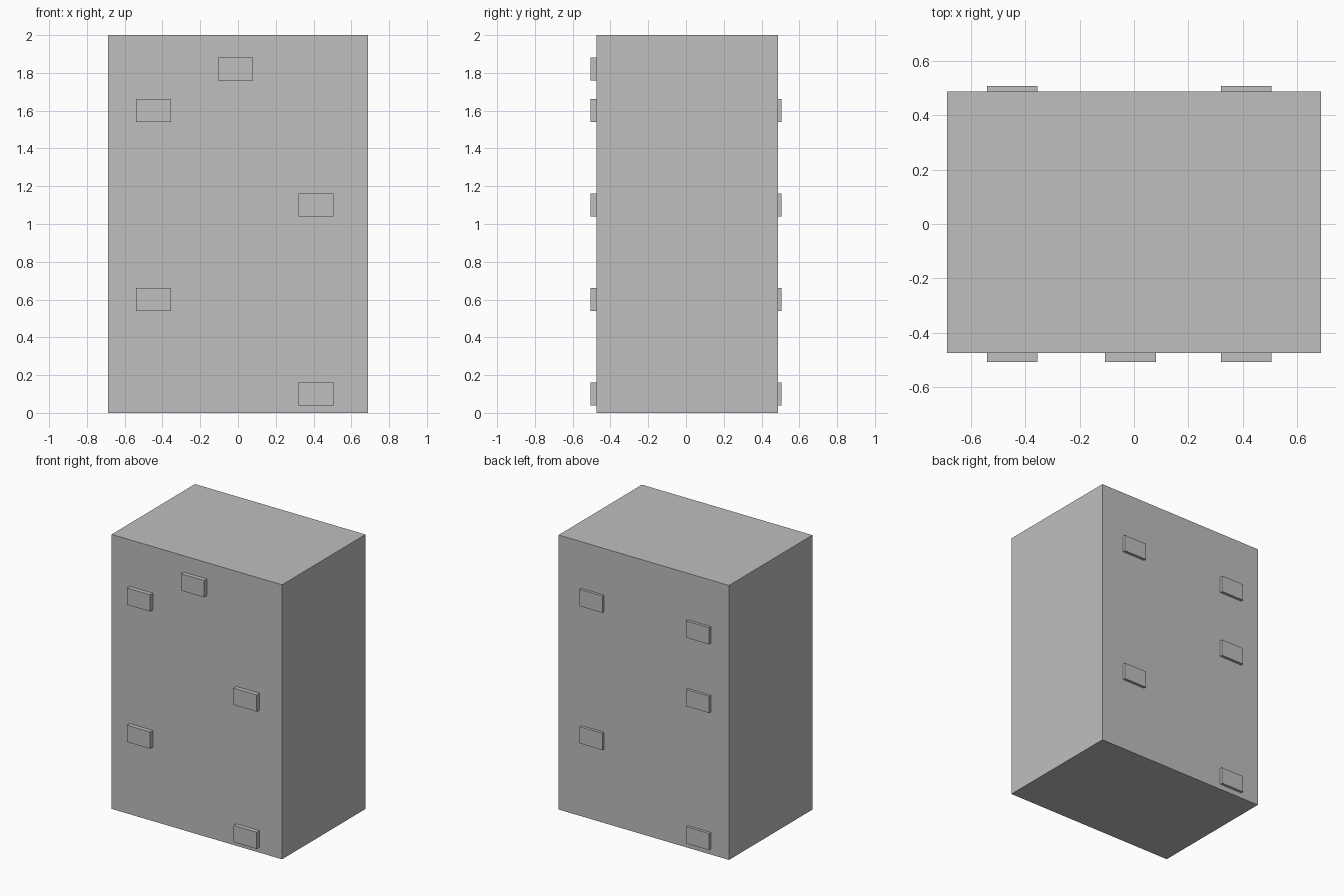
import bpy

# Remove the default cube
old = bpy.data.objects.get("Cube")
if old:
    bpy.data.objects.remove(old, do_unlink=True)

# Single grey material
grey = bpy.data.materials.new("plain_grey")
grey.use_nodes = True
colour = (0.52, 0.52, 0.52, 1)
grey.diffuse_color = colour
grey.node_tree.nodes["Principled BSDF"].inputs["Base Color"].default_value = colour


def box(name, low, high):
    """Axis-aligned box between two corners."""
    centre = [(a + b) / 2 for a, b in zip(low, high)]
    bpy.ops.mesh.primitive_cube_add(size=1, location=centre)
    obj = bpy.context.object
    obj.name = name
    obj.scale = [b - a for a, b in zip(low, high)]
    bpy.ops.object.transform_apply(location=False, rotation=False, scale=True)
    obj.data.materials.append(grey)
    return obj


# Main body
FRONT, BACK, REACH = -0.474, 0.486, 0.506
box("body", (-0.687, FRONT, 0), (0.687, BACK, 2))

# Small raised blocks: columns and heights of their centres
RIGHT, MIDDLE, LEFT = -0.447, -0.013, 0.412
HALF_W, HALF_H = 0.093, 0.061
front_blocks = [(RIGHT, 1.6), (RIGHT, 0.6), (LEFT, 1.1), (LEFT, 0.1), (MIDDLE, 1.82)]
back_blocks = [(LEFT, 1.6), (LEFT, 0.6), (RIGHT, 1.6), (RIGHT, 1.1), (RIGHT, 0.1)]

for side, blocks, y0, y1 in (("front", front_blocks, -REACH, FRONT),
                             ("back", back_blocks, BACK, REACH)):
    for i, (x, z) in enumerate(blocks, 1):
        box(f"{side}_block_{i}", (x - HALF_W, y0, z - HALF_H), (x + HALF_W, y1, z + HALF_H))
